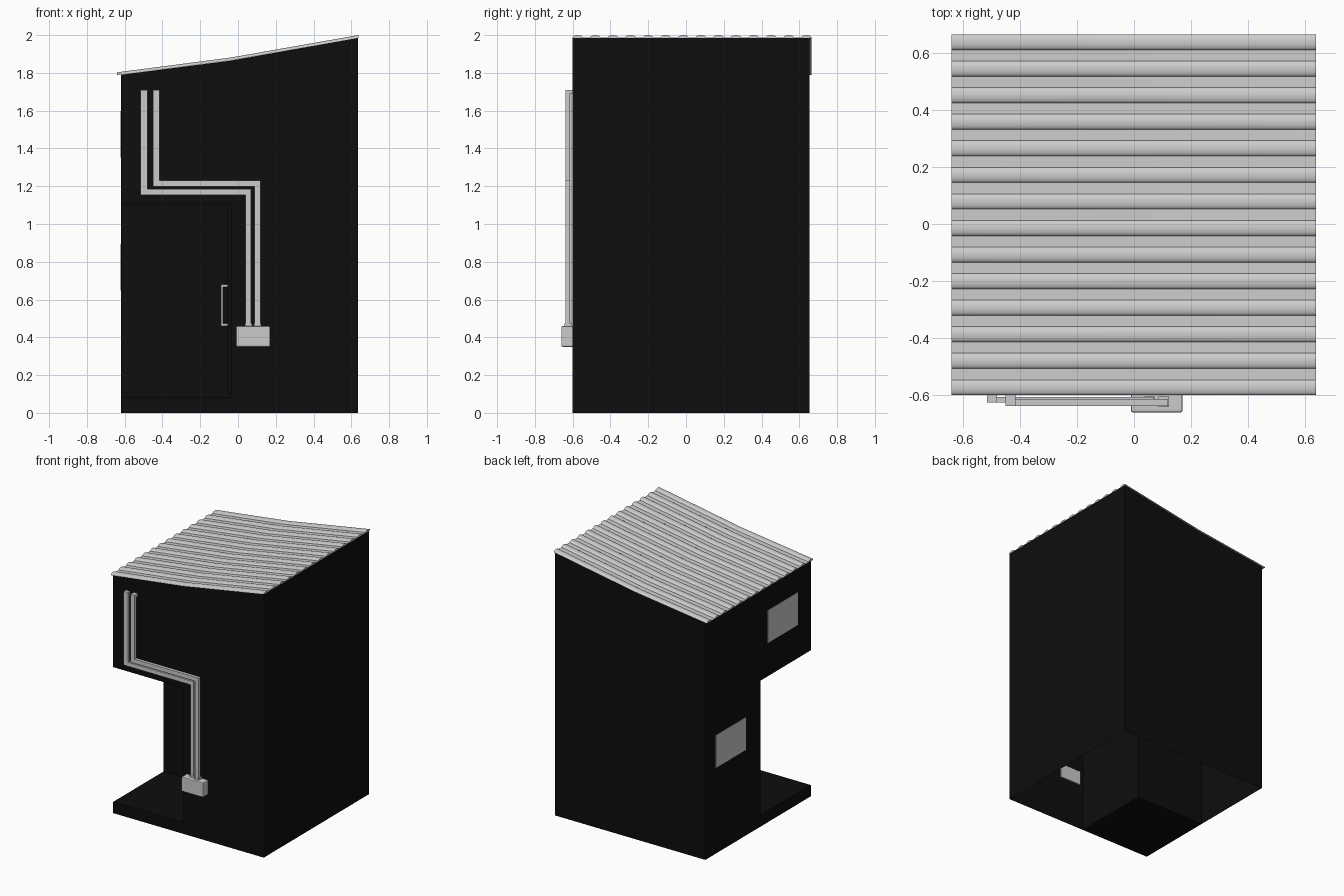
import bpy, bmesh, math
from mathutils import Vector

if "Cube" in bpy.data.objects:
    bpy.data.objects.remove(bpy.data.objects["Cube"])

black = bpy.data.materials.new("black_paint")
black.diffuse_color = (0.004, 0.004, 0.004, 1)
black.use_nodes = True
black.node_tree.nodes["Principled BSDF"].inputs["Base Color"].default_value = black.diffuse_color


def make(name, bm, mat=None):
    bmesh.ops.recalc_face_normals(bm, faces=bm.faces)
    me = bpy.data.meshes.new(name)
    bm.to_mesh(me)
    bm.free()
    ob = bpy.data.objects.new(name, me)
    bpy.context.collection.objects.link(ob)
    if mat:
        me.materials.append(mat)
    return ob


def box(name, lo, hi, mat=None, bevel=0):
    bm = bmesh.new()
    bmesh.ops.create_cube(bm, size=1)
    lo, hi = Vector(lo), Vector(hi)
    for v in bm.verts:
        v.co = (lo + hi) / 2 + v.co * (hi - lo)
    if bevel:
        bmesh.ops.bevel(bm, geom=bm.edges[:], offset=bevel, segments=2,
                        profile=0.5, affect='EDGES')
    return make(name, bm, mat)


def loft(name, rings, mat=None):
    """Closed skin through equal-length rings, with capped ends."""
    bm = bmesh.new()
    rows = [[bm.verts.new(p) for p in r] for r in rings]
    n = len(rows[0])
    for a, b in zip(rows, rows[1:]):
        for i in range(n):
            j = (i + 1) % n
            bm.faces.new((a[i], a[j], b[j], b[i]))
    bm.faces.new(rows[0])
    bm.faces.new(rows[-1])
    return make(name, bm, mat)


Y0, Y1 = -0.6, 0.655
WALL = -0.035          # recess side wall

# Cabinet shell: sloping top, corner recess, open underside
side = [(-0.62, 0), (0.635, 0), (0.635, 1.985), (-0.04, 1.865), (-0.62, 1.79)]
body = loft("cabinet_shell", [[(x, y, z) for x, z in side] for y in (Y0, Y1)], black)
cutter = box("recess_cutter", (-0.8, -0.8, -0.1), (WALL, 0, 1.1), black)
cutter.hide_render = True
mod = body.modifiers.new("recess", 'BOOLEAN')
mod.object = cutter
mod.solver = 'EXACT'
bpy.context.view_layer.objects.active = body
bpy.ops.object.modifier_apply(modifier="recess")
bpy.data.objects.remove(cutter)
bm = bmesh.new()
bm.from_mesh(body.data)
low = [f for f in bm.faces if all(v.co.z < 0.001 for v in f.verts)]
bmesh.ops.delete(bm, geom=low, context='FACES_ONLY')
bm.to_mesh(body.data)
bm.free()

# Platform and door inside the recess
box("platform", (-0.62, Y0, 0), (WALL, 0, 0.085), black)
box("door", (-0.055, -0.56, 0.1), (WALL, -0.04, 1.085), black)

# Door handle
box("handle_bar", (-0.09, -0.51, 0.46), (-0.08, -0.495, 0.68))
for tag, z in (("lower", 0.46), ("upper", 0.667)):
    box(tag + "_handle_mount", (-0.085, -0.51, z), (-0.055, -0.495, z + 0.013))

# Corrugated roof: rounded ridges with flat gaps, bent at the middle
PITCH, RIDGE, HIGH = 0.0931, 0.054, 0.015
profile = []
for k in range(14):
    c = Y0 + RIDGE / 2 + k * PITCH
    for i in range(9):
        a = math.pi * (1 - i / 8)
        profile.append((c + RIDGE / 2 * math.cos(a), 0.003 + (HIGH - 0.003) * math.sin(a)))
profile += [(profile[-1][0], 0), (Y0, 0)]
roof = loft("corrugated_roof", [[(x, y, z + dz) for y, dz in profile]
            for x, z in ((-0.64, 1.788), (-0.04, 1.866), (0.637, 1.985))])
bpy.ops.object.select_all(action='DESELECT')
roof.select_set(True)
bpy.context.view_layer.objects.active = roof
bpy.ops.object.shade_smooth_by_angle(angle=math.radians(40))

# Wall vents on the left side
for tag, y, z in (("upper", -0.265, 1.475), ("lower", 0.355, 0.77)):
    box(tag + "_vent", (-0.623, y - 0.18, z - 0.123), (-0.615, y + 0.18, z + 0.123))

# Junction box
box("junction_box", (-0.01, -0.66, 0.35), (0.17, -0.59, 0.46), bevel=0.006)

# Two conduits: down, across, down; top end turned into the wall
for tag, xa, xb, zh, ya, yb in (("left", -0.515, 0.04, 1.153, -0.625, -0.607),
                                ("right", -0.45, 0.088, 1.198, -0.638, -0.614)):
    w, h = 0.035, 0.031
    path = [(xa, 1.71), (xa, zh), (xb, zh), (xb, 0.45),
            (xb + h, 0.45), (xb + h, zh + h), (xa + w, zh + h), (xa + w, 1.71)]
    if tag == "left":
        path = [(x - 0.003 if x == xb + h else x, z) for x, z in path]
    loft(tag + "_conduit", [[(x, y, z) for x, z in path] for y in (ya, yb)])
    box(tag + "_conduit_elbow", (xa, yb, 1.69), (xa + w, -0.595, 1.71))
    box(tag + "_conduit_collar", (xb - 0.003, ya - 0.004, 0.455), (xb + h + 0.003, -0.604, 0.473))
